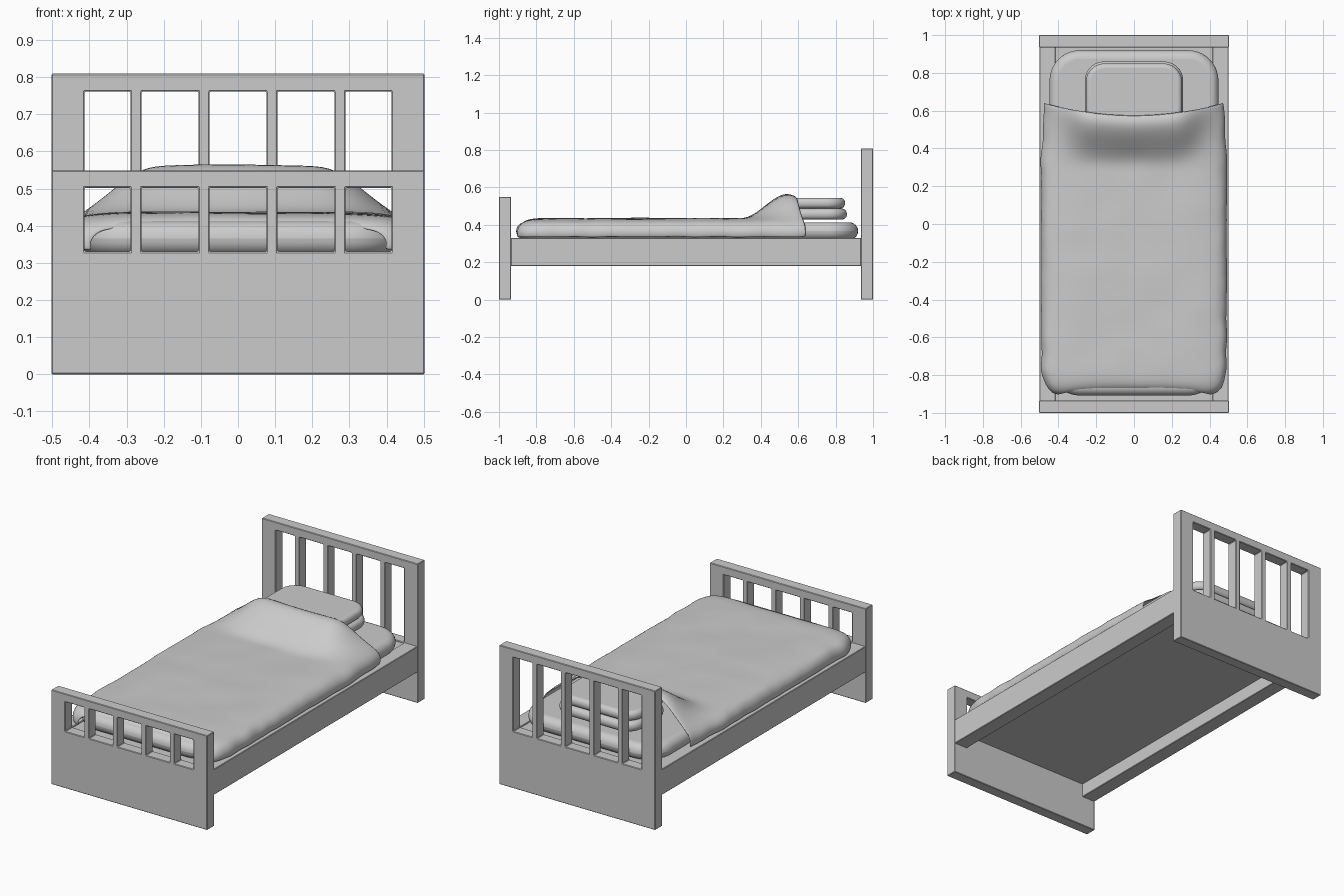
import bpy, bmesh, math
from mathutils import Vector, noise

if "Cube" in bpy.data.objects:
    bpy.data.objects.remove(bpy.data.objects["Cube"])


def add_object(name, bm):
    bmesh.ops.recalc_face_normals(bm, faces=bm.faces)
    me = bpy.data.meshes.new(name)
    bm.to_mesh(me)
    bm.free()
    ob = bpy.data.objects.new(name, me)
    bpy.context.collection.objects.link(ob)
    return ob


def bevel(ob, width, segments, angle=40):
    m = ob.modifiers.new("bevel", 'BEVEL')
    m.width, m.segments = width, segments
    m.limit_method = 'ANGLE'
    m.angle_limit = math.radians(angle)


def smooth(ob, angle=40):
    bpy.ops.object.select_all(action='DESELECT')
    ob.select_set(True)
    bpy.context.view_layer.objects.active = ob
    bpy.ops.object.shade_smooth_by_angle(angle=math.radians(angle))


def box(bm, x0, x1, y0, y1, z0, z1):
    vs = bmesh.ops.create_cube(bm, size=1)['verts']
    for v in vs:
        v.co = ((x0 + x1) / 2 + v.co.x * (x1 - x0),
                (y0 + y1) / 2 + v.co.y * (y1 - y0),
                (z0 + z1) / 2 + v.co.z * (z1 - z0))
    return vs


# End boards: a grid of cells with the openings left out, thickened
def end_board(name, y0, y1, top, rail):
    half = [0.077, 0.107, 0.26, 0.29, 0.413, 0.502]
    xs = [-x for x in reversed(half)] + half
    zs = [0, 0.33, rail, top]
    bm = bmesh.new()
    y = (y0 + y1) / 2
    grid = [[bm.verts.new((x, y, z)) for x in xs] for z in zs]
    for j in range(3):
        for i in range(len(xs) - 1):
            if j == 1 and i % 2 == 1:
                continue
            bm.faces.new((grid[j][i], grid[j][i + 1],
                          grid[j + 1][i + 1], grid[j + 1][i]))
    ob = add_object(name, bm)
    s = ob.modifiers.new("thickness", 'SOLIDIFY')
    s.thickness, s.offset = y1 - y0, 0
    bevel(ob, 0.003, 1)


end_board("headboard", 0.935, 1.0, 0.809, 0.761)
end_board("footboard", -1.0, -0.935, 0.549, 0.502)

# Side rails and the base panel between them
for side, s in (("left", -1), ("right", 1)):
    bm = bmesh.new()
    box(bm, min(s * 0.415, s * 0.501), max(s * 0.415, s * 0.501),
        -0.937, 0.937, 0.18, 0.33)
    bevel(add_object(side + "_rail", bm), 0.003, 1)
bm = bmesh.new()
box(bm, -0.416, 0.416, -0.937, 0.937, 0.26, 0.324)
add_object("base_panel", bm)


# Mattress and pillows: boxes rounded in plan, then around the rims
def cushion(name, x, y0, y1, z0, z1, corner, rim):
    bm = bmesh.new()
    box(bm, -x, x, y0, y1, z0, z1)
    upright = [e for e in bm.edges
               if abs(e.verts[0].co.z - e.verts[1].co.z) > 1e-4]
    bmesh.ops.bevel(bm, geom=upright, offset=corner, segments=10,
                    profile=0.5, affect='EDGES')
    ob = add_object(name, bm)
    bevel(ob, rim, 6, 60)
    smooth(ob, 50)


cushion("mattress", 0.447, -0.908, 0.92, 0.32, 0.413, 0.16, 0.046)
cushion("lower_pillow", 0.26, 0.51, 0.86, 0.428, 0.487, 0.10, 0.027)
cushion("upper_pillow", 0.255, 0.51, 0.85, 0.488, 0.544, 0.10, 0.025)


# Blanket: a draped cross-section swept along the bed, raised over the pillows
def ease(a, b, t):
    t = min(max((t - a) / (b - a), 0), 1)
    return t * t * (3 - 2 * t)


def blanket():
    side = [(1.0, 0), (1.012, 0.2), (1.01, 0.4), (0.99, 0.60),
            (0.96, 0.75), (0.91, 0.86)]
    flat = [(0.83, 0.935), (0.745, 0.97)]
    flat += [(0.67 * (1 - i / 9), 0.99 if i == 0 else 1) for i in range(10)]
    right = side + flat
    section = [(-x, z) for x, z in right] + right[-2::-1]
    hem = 0.335
    # rows: y, half width, resting height; the foot end narrows and drops
    rows = [(-0.897, 0.392, 0.395), (-0.893, 0.415, 0.405),
            (-0.88, 0.438, 0.415), (-0.85, 0.460, 0.424),
            (-0.80, 0.474, 0.428)]
    n = 40
    for i in range(1, n + 1):
        y = -0.80 + 1.375 * i / n
        rows.append((y, 0.480 - 0.014 * ease(0.3, 0.57, y), 0.429))
    bm = bmesh.new()
    grid = []
    for y, w, rest in rows:
        line = []
        for fx, fz in section:
            x = fx * w
            across = (1 - ease(0.22, 0.47, abs(x))) * (1 - 1.0 * x * x)
            top = rest + 0.135 * ease(0.30, 0.55, y) * across
            top -= 0.014 * ease(0.555, 0.575, y) * across
            z = hem + fz * (top - hem)
            # head hem sweeps back toward the sides, foot hem slightly inward
            yy = y + 0.065 * fx * fx * ease(0.2, 0.575, y)
            if y < -0.8:
                yy += 0.025 * (1 - fx ** 4) * ease(-0.8, -0.89, y)
            # soft cloth ripples, stronger along the hanging sides
            z += 0.004 * noise.noise(Vector((x * 6, y * 6, z * 6))) * fz
            if fz < 0.8:
                x += 0.008 * noise.noise(Vector((fx * 5, y * 11, 3)))
                z += 0.006 * noise.noise(Vector((fx * 5, y * 9, 7)))
            line.append(bm.verts.new((x, yy, z)))
        grid.append(line)
    for a, b in zip(grid, grid[1:]):
        for i in range(len(a) - 1):
            bm.faces.new((a[i], a[i + 1], b[i + 1], b[i]))
    ob = add_object("blanket", bm)
    # make normals point outward so the thickness goes inside
    centre = ob.data.polygons[len(ob.data.polygons) // 2]
    if centre.normal.z < 0:
        ob.data.flip_normals()
    s = ob.modifiers.new("thickness", 'SOLIDIFY')
    s.thickness, s.offset = 0.006, -1
    sub = ob.modifiers.new("soft", 'SUBSURF')
    sub.levels = sub.render_levels = 1
    for p in ob.data.polygons:
        p.use_smooth = True


blanket()
